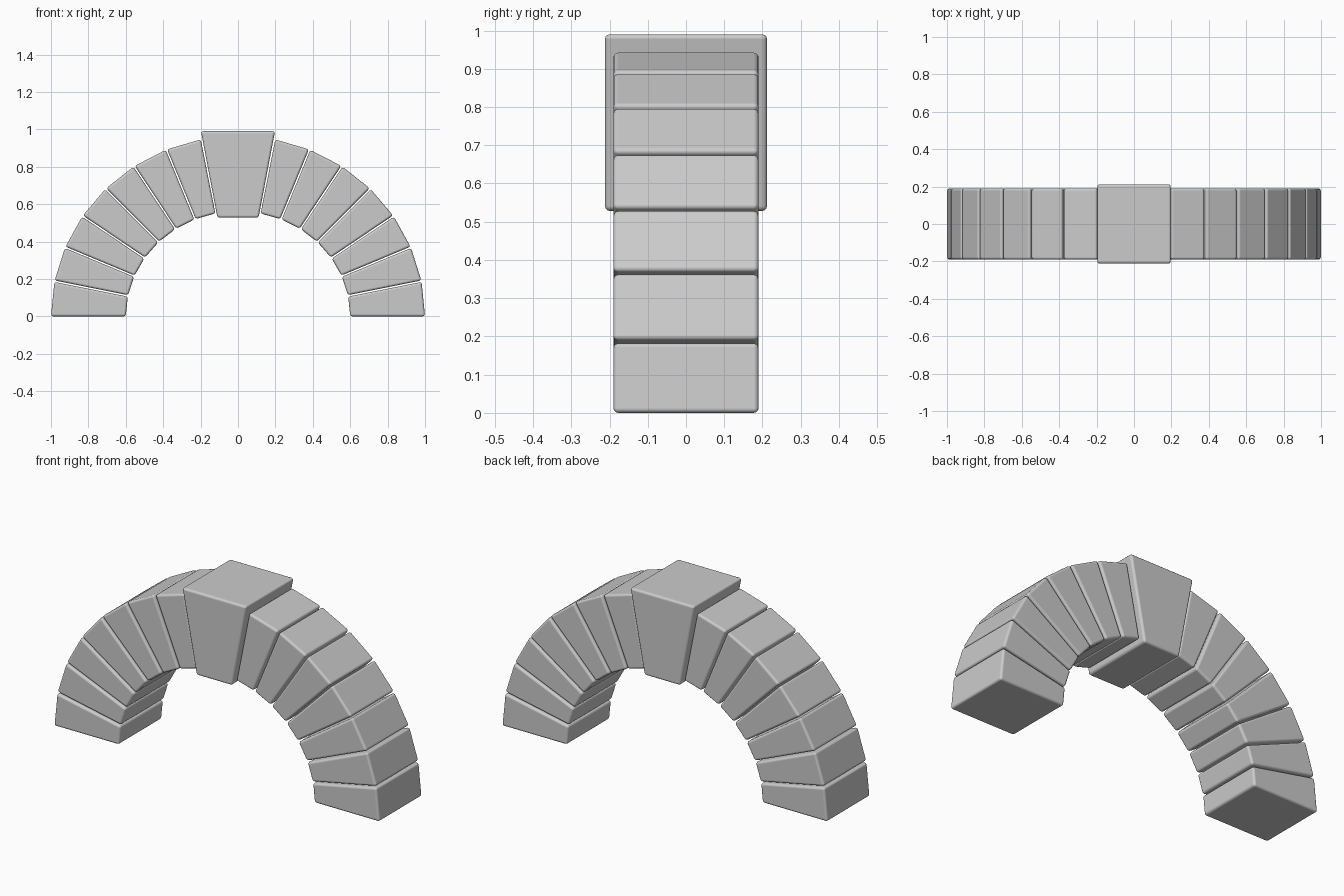
import bpy, bmesh, math

if "Cube" in bpy.data.objects:
    bpy.data.objects.remove(bpy.data.objects["Cube"])

OUTER, INNER = (1.0, 0.965), (0.6, 0.562)   # x and z radii of the arch curves
STEP = math.radians(11.25)
COUNT = 7                                    # stones on each side of the keystone
GAP = 0.004                                  # half of the joint width


def stone(name, profile, half_depth, bevel=0.013):
    """Extrude an x-z profile along y and round its edges."""
    bm = bmesh.new()
    face = bm.faces.new([bm.verts.new((x, -half_depth, z)) for x, z in profile])
    ext = bmesh.ops.extrude_face_region(bm, geom=[face])
    verts = [v for v in ext["geom"] if isinstance(v, bmesh.types.BMVert)]
    bmesh.ops.translate(bm, verts=verts, vec=(0, 2 * half_depth, 0))
    bmesh.ops.recalc_face_normals(bm, faces=bm.faces)
    me = bpy.data.meshes.new(name)
    bm.to_mesh(me)
    bm.free()
    me.shade_smooth()
    ob = bpy.data.objects.new(name, me)
    bpy.context.collection.objects.link(ob)
    mod = ob.modifiers.new("rounded_edges", "BEVEL")
    mod.width = bevel
    mod.segments = 3
    mod.limit_method = 'NONE'
    mod.harden_normals = True
    return ob


def on_curve(radii, angle):
    return radii[0] * math.cos(angle), radii[1] * math.sin(angle)


# Wedge stones, rising from both feet
for side, sign in (("right", 1), ("left", -1)):
    for i in range(COUNT):
        a, b = i * STEP, (i + 1) * STEP
        start = GAP if i else 0.0            # the feet sit flat on the ground
        points = [on_curve(INNER, a + start / INNER[0]),
                  on_curve(OUTER, a + start / OUTER[0]),
                  on_curve(OUTER, b - GAP / OUTER[0]),
                  on_curve(INNER, b - GAP / INNER[0])]
        stone(f"{side}_arch_stone_{i + 1}", [(sign * x, z) for x, z in points], 0.19)

# Larger keystone at the crown
stone("keystone", [(-0.11, 0.528), (0.11, 0.528), (0.198, 0.99), (-0.198, 0.99)], 0.212)
